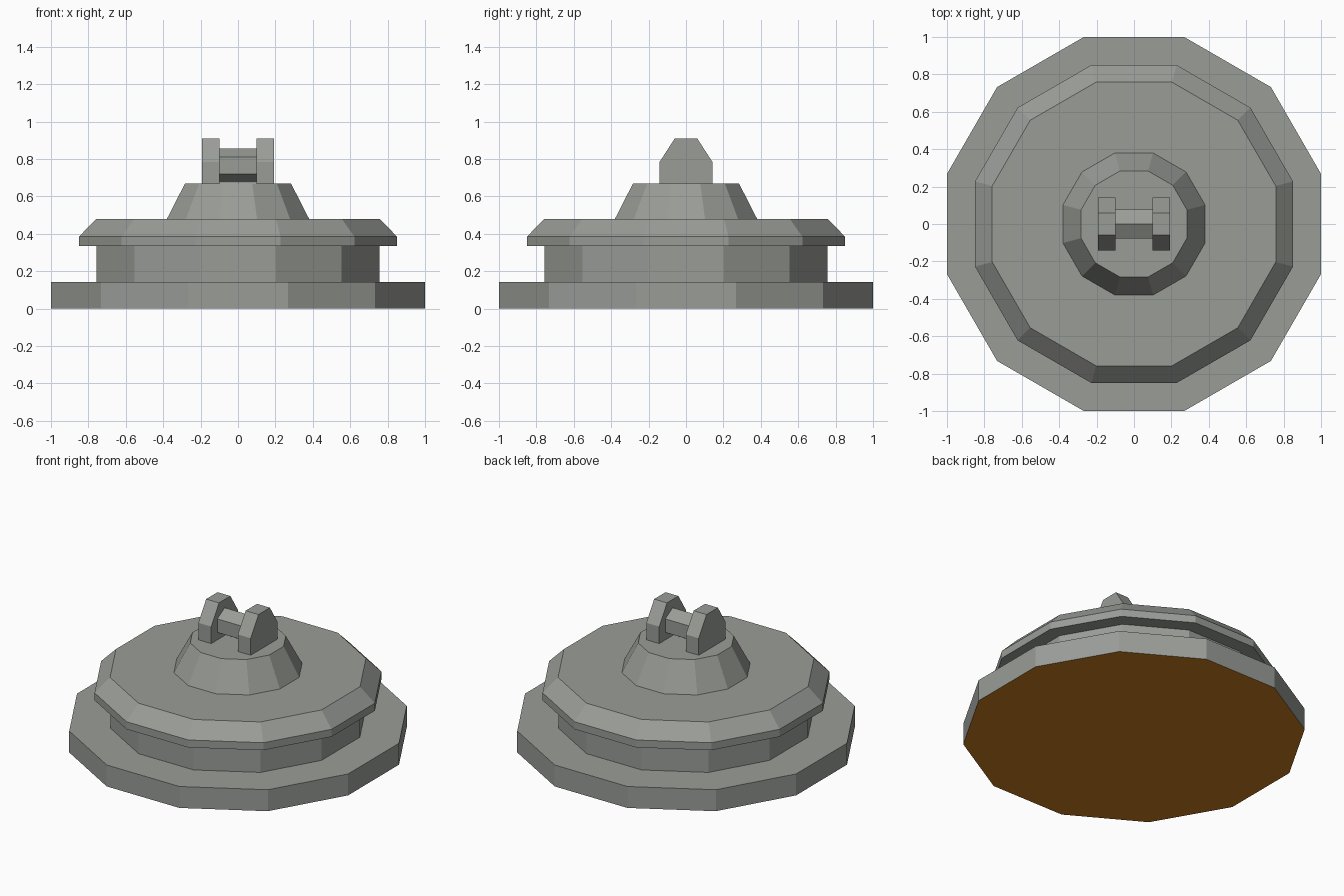
import bpy, bmesh, math

if "Cube" in bpy.data.objects:
    bpy.data.objects.remove(bpy.data.objects["Cube"])


def material(name, color):
    m = bpy.data.materials.new(name)
    m.diffuse_color = (*color, 1)
    m.use_nodes = True
    m.node_tree.nodes["Principled BSDF"].inputs["Base Color"].default_value = m.diffuse_color
    return m


GREY = material("grey metal", (0.32, 0.335, 0.31))
ORANGE = material("orange underside", (0.58, 0.20, 0.014))


def finish(bm, name, *mats):
    bmesh.ops.recalc_face_normals(bm, faces=bm.faces[:])
    me = bpy.data.meshes.new(name)
    bm.to_mesh(me)
    bm.free()
    for m in mats:
        me.materials.append(m)
    ob = bpy.data.objects.new(name, me)
    bpy.context.collection.objects.link(ob)
    return ob


def turned(name, profile, sides=12):
    """Closed lathe; radii are measured to the middle of the flats."""
    bm = bmesh.new()
    rings = []
    for r, z in profile:
        r /= math.cos(math.pi / sides)
        angles = [2 * math.pi * (i + 0.5) / sides for i in range(sides)]
        rings.append([bm.verts.new((r * math.cos(a), r * math.sin(a), z)) for a in angles])
    for lo, hi in zip(rings, rings[1:]):
        for i in range(sides):
            j = (i + 1) % sides
            bm.faces.new((lo[i], lo[j], hi[j], hi[i]))
    bm.faces.new(rings[0])
    bm.faces.new(rings[-1])
    # only the face resting on the ground is orange
    for f in bm.faces:
        if f.calc_center_median().z < 0.001:
            f.material_index = 1
    return finish(bm, name, GREY, ORANGE)


def extruded(name, profile, x0, x1):
    """Extrude a (y, z) outline along x."""
    bm = bmesh.new()
    face = bm.faces.new([bm.verts.new((x0, y, z)) for y, z in profile])
    geo = bmesh.ops.extrude_face_region(bm, geom=[face])["geom"]
    moved = [v for v in geo if isinstance(v, bmesh.types.BMVert)]
    bmesh.ops.translate(bm, verts=moved, vec=(x1 - x0, 0, 0))
    return finish(bm, name, GREY)


# Stepped body with base plate, neck, chamfered lid and conical boss
turned("stepped_body", [(1.0, 0), (1.0, 0.143), (0.757, 0.143), (0.757, 0.335),
                        (0.85, 0.335), (0.85, 0.385), (0.758, 0.48), (0.38, 0.48),
                        (0.283, 0.67)])

# Pair of lugs on top
lug = [(-0.142, 0.67), (0.142, 0.67), (0.142, 0.783), (0.06, 0.91), (-0.06, 0.91), (-0.142, 0.783)]
for side, x0 in (("left", -0.193), ("right", 0.098)):
    extruded(side + "_lug", lug, x0, x0 + 0.095)

# Hexagonal pin between the lugs
pin = [(0.09 * math.sin(k * math.pi / 3), 0.765 + 0.09 * math.cos(k * math.pi / 3)) for k in range(6)]
extruded("pin", pin, -0.098, 0.098)
